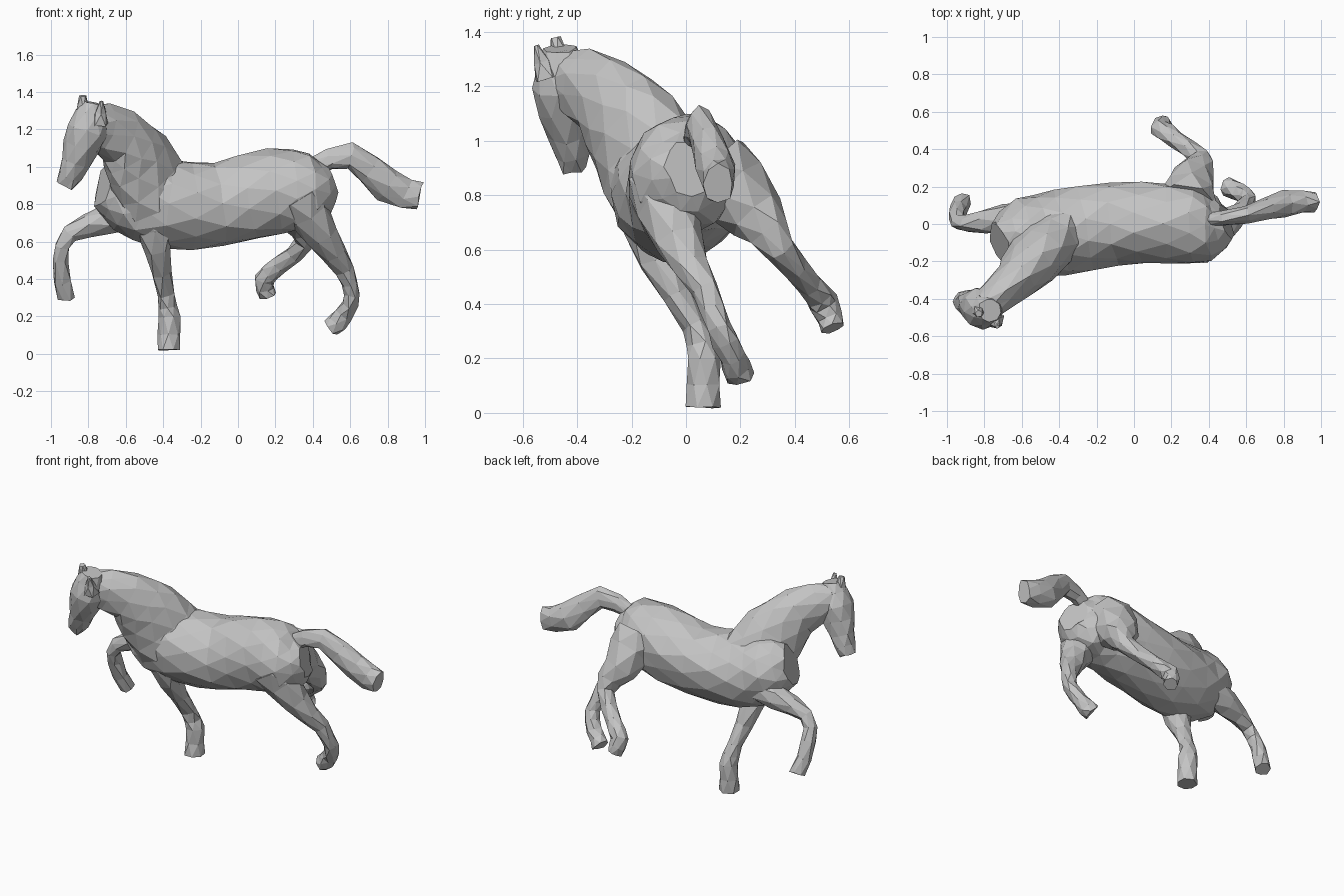
import bpy, bmesh, math, random
from mathutils import Vector

random.seed(4)
cube = bpy.data.objects.get("Cube")
if cube:
    bpy.data.objects.remove(cube, do_unlink=True)

# Single flat colour
COLOUR = (.55, .55, .55, 1)
grey = bpy.data.materials.new("plain_grey")
grey.use_nodes = True
grey.diffuse_color = COLOUR
grey.node_tree.nodes["Principled BSDF"].inputs["Base Color"].default_value = COLOUR

ACROSS = Vector((0, 1, 0))
HEAD_ACROSS = Vector((.65, -.75, 0))


def smooth_path(points):
    """Add a curved midpoint between each neighbouring pair of points."""
    points = [Vector(p) for p in points]
    last = len(points) - 1
    path = []
    for i in range(last):
        before, start = points[max(i - 1, 0)], points[i]
        end, after = points[i + 1], points[min(i + 2, last)]
        middle = (start + end) / 2 + (start + end - before - after) / 16
        path += [start, middle]
    return path + [points[last]]


def facet_band(bm, lower, upper, shifted):
    """Join two staggered rings with triangles."""
    count = len(lower)
    for k in range(count):
        n = (k + 1) % count
        if shifted:
            bm.faces.new((lower[k], lower[n], upper[n]))
            bm.faces.new((lower[k], upper[n], upper[k]))
        else:
            bm.faces.new((lower[k], lower[n], upper[k]))
            bm.faces.new((lower[n], upper[n], upper[k]))


def limb(name, points, across=ACROSS, depth=1, sides=7, rough=.006):
    """Faceted tube through points of x, y, z and half width."""
    path = smooth_path(points)
    bm = bmesh.new()
    rings = []
    for i, point in enumerate(path):
        centre, radius = point.to_3d(), point.w
        ahead = path[min(i + 1, len(path) - 1)].to_3d()
        along = (ahead - path[max(i - 1, 0)].to_3d()).normalized()
        u = (across - along * across.dot(along)).normalized()
        v = along.cross(u) * depth
        ring = []
        for k in range(sides):
            angle = math.tau * (k + i % 2 / 2) / sides
            spot = centre + (u * math.cos(angle) + v * math.sin(angle)) * radius
            spot += Vector(random.uniform(-rough, rough) for axis in "xyz")
            ring.append(bm.verts.new(spot))
        rings.append(ring)
    for i, (lower, upper) in enumerate(zip(rings, rings[1:])):
        facet_band(bm, lower, upper, shifted=i % 2)
    bm.faces.new(rings[0])
    bm.faces.new(rings[-1])
    bmesh.ops.recalc_face_normals(bm, faces=bm.faces)
    mesh = bpy.data.meshes.new(name)
    bm.to_mesh(mesh)
    bm.free()
    mesh.materials.append(grey)
    bpy.context.collection.objects.link(bpy.data.objects.new(name, mesh))


# Trunk from rump to chest
limb("torso", [
    (.49, .02, .9, .1), (.4, 0, .88, .19), (.2, 0, .87, .22), (-.1, 0, .8, .22),
    (-.4, -.05, .8, .23), (-.6, -.07, .86, .2), (-.72, -.1, .9, .12),
], depth=1.05, sides=12, rough=.01)

# Neck curving towards the right
limb("neck", [
    (-.44, -.09, .85, .17), (-.54, -.19, 1.03, .15), (-.63, -.3, 1.16, .115), (-.8, -.45, 1.23, .08),
], across=HEAD_ACROSS, depth=1.4, sides=10, rough=.008)

# Head and ears
limb("head", [
    (-.77, -.46, 1.34, .06), (-.81, -.45, 1.2, .11), (-.87, -.43, 1.02, .08), (-.92, -.41, .9, .05),
], across=HEAD_ACROSS, sides=9)
limb("right_ear", [(-.83, -.45, 1.25, .05), (-.83, -.48, 1.38, .02)],
     across=HEAD_ACROSS, sides=5, rough=0)
limb("left_ear", [(-.74, -.51, 1.23, .05), (-.73, -.55, 1.35, .01)],
     across=HEAD_ACROSS, sides=5, rough=0)

# Planted foreleg
limb("right_foreleg", [
    (-.46, -.14, .75, .12), (-.43, -.1, .56, .075), (-.39, .03, .32, .045),
    (-.37, .065, .2, .06), (-.37, .06, .02, .065),
])

# Raised foreleg
limb("left_foreleg", [
    (-.5, .03, .78, .1), (-.7, .03, .72, .08), (-.9, 0, .64, .045),
    (-.95, .04, .5, .045), (-.92, .12, .3, .05),
])

# Hind leg tucked up and swung out to the left
limb("left_hind_leg", [
    (.28, .1, .88, .17), (.32, .26, .73, .11), (.36, .35, .6, .055),
    (.22, .45, .47, .05), (.14, .51, .4, .055), (.16, .54, .31, .045),
], across=Vector((1, 0, .2)))

# Hind leg stretched back
limb("right_hind_leg", [
    (.32, -.09, .85, .14), (.45, -.03, .63, .09), (.57, .07, .45, .05),
    (.61, .12, .32, .045), (.57, .17, .21, .05), (.5, .2, .14, .055),
])

# Streaming tail
limb("tail", [
    (.4, .02, 1, .035), (.6, .05, 1.06, .05), (.8, .11, .9, .07), (.97, .12, .84, .055),
], depth=1.35, sides=8)
